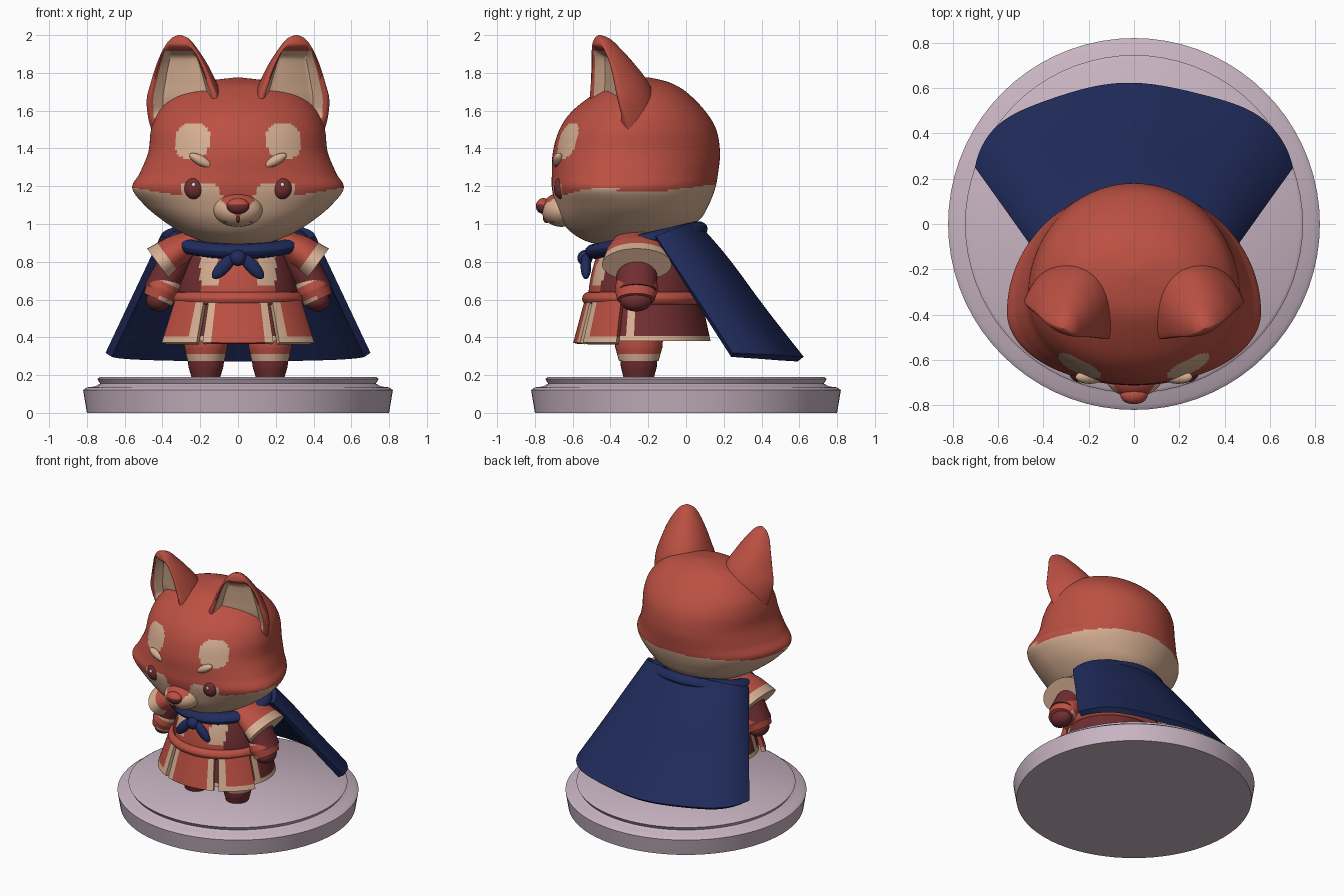
import bpy, bmesh
from math import sin, cos, pi, exp
from mathutils import Vector, Matrix

cube = bpy.data.objects.get("Cube")
if cube:
    bpy.data.objects.remove(cube)


def material(name, rgb):
    m = bpy.data.materials.new(name)
    m.use_nodes = True
    m.diffuse_color = (*rgb, 1)
    m.node_tree.nodes["Principled BSDF"].inputs["Base Color"].default_value = (*rgb, 1)
    return m


RED = material("fox red", (0.50, 0.08, 0.055))
CREAM = material("cream", (0.68, 0.43, 0.29))
MAROON = material("dark maroon", (0.16, 0.027, 0.03))
NAVY = material("navy", (0.014, 0.024, 0.105))
LILAC = material("pale lilac", (0.58, 0.46, 0.54))
WHITE = material("white", (0.9, 0.85, 0.85))
built = []


def surface(name, f, nu, nv, mats, rule=None, closed=True, thick=0):
    """Grid surface f(u, v); rule(u, v, point) picks the material of a face."""
    cols = nu if closed else nu + 1
    bm = bmesh.new()
    grid = [[bm.verts.new(f(i / nu, j / nv)) for i in range(cols)] for j in range(nv + 1)]
    for j in range(nv):
        for i in range(nu):
            k = (i + 1) % cols
            face = bm.faces.new((grid[j][i], grid[j][k], grid[j + 1][k], grid[j + 1][i]))
            if rule:
                face.material_index = rule((i + .5) / nu, (j + .5) / nv, face.calc_center_median())
    if closed:
        for row, v in ((grid[0], 0), (grid[-1], 1)):
            cap = bm.faces.new(row)
            if rule:
                cap.material_index = rule(.5, v, cap.calc_center_median())
    bmesh.ops.recalc_face_normals(bm, faces=bm.faces)
    me = bpy.data.meshes.new(name)
    bm.to_mesh(me)
    bm.free()
    for m in mats:
        me.materials.append(m)
    ob = bpy.data.objects.new(name, me)
    bpy.context.collection.objects.link(ob)
    built.append(ob)
    if thick:
        mod = ob.modifiers.new("thickness", 'SOLIDIFY')
        mod.thickness, mod.offset = thick, 0
        bpy.context.view_layer.objects.active = ob
        bpy.ops.object.modifier_apply(modifier=mod.name)
    return ob


def spline(rows, t):
    """Catmull-Rom through rows of numbers, t from 0 to 1."""
    n = len(rows) - 1
    i = min(int(t * n), n - 1)
    s = t * n - i
    a, b, c, d = (rows[max(0, min(n, i + k))] for k in (-1, 0, 1, 2))
    return [q + .5 * s * (r - p + s * (2 * p - 5 * q + 4 * r - w + s * (3 * (q - r) + w - p)))
            for p, q, r, w in zip(a, b, c, d)]


def linear(rows, t):
    n = len(rows) - 1
    i = min(int(t * n), n - 1)
    return [p + (q - p) * (t * n - i) for p, q in zip(rows[i], rows[i + 1])]


def ball(name, loc, size, mats, rot=None, rule=None, n=32):
    rot = rot or Matrix.Identity(3)

    def f(u, v):
        a, b = 2 * pi * u, pi * (.002 + .996 * v)
        p = Vector((size[0] * sin(b) * cos(a), size[1] * sin(b) * sin(a), size[2] * cos(b)))
        return rot @ p + Vector(loc)
    return surface(name, f, n, n // 2, mats, rule)


def tube(name, p0, p1, rows, mats, rule=None, steps=8):
    """Elliptical tube along p0-p1; rows hold the cross and y radii."""
    p0, p1 = Vector(p0), Vector(p1)
    side = Vector((0, 1, 0)).cross(p1 - p0).normalized()

    def f(u, v):
        r, ry = linear(rows, v)
        return p0.lerp(p1, v) + side * r * cos(2 * pi * u) + Vector((0, ry * sin(2 * pi * u), 0))
    return surface(name, f, 32, steps * (len(rows) - 1), mats, rule)


# Round stand
stand = [(.80, 0), (.82, .12), (.80, .135), (.755, .14), (.73, .155), (.745, .18), (.73, .19)]


def stand_point(u, v):
    r, z = linear(stand, v)
    return Vector((r * cos(2 * pi * u), r * sin(2 * pi * u), z))


surface("stand", stand_point, 72, 6, [LILAC])

# Head: rows of height, half width, widest y, front y, back y
head = [(.885, .02, -.33, -.35, -.3), (.90, .16, -.33, -.5, -.18), (.95, .29, -.33, -.6, -.04),
        (1.02, .40, -.34, -.66, .07), (1.10, .495, -.36, -.69, .12), (1.19, .56, -.39, -.71, .155),
        (1.27, .52, -.37, -.71, .17), (1.38, .475, -.33, -.705, .18), (1.5, .46, -.3, -.67, .16),
        (1.6, .42, -.27, -.60, .10), (1.7, .32, -.25, -.47, .0), (1.75, .2, -.22, -.37, -.09),
        (1.775, .02, -.21, -.23, -.19)]


def head_point(u, v):
    z, w, yc, yf, yb = spline(head, v)
    a = 2 * pi * u
    c = cos(a)
    return Vector((w * sin(a), yc + c * (yb - yc if c > 0 else yc - yf), z))


def head_rule(u, v, p):
    x, z = abs(p.x), p.z
    if p.y > -.36:
        return int(z < 1.17 + .04 * max(0, p.y + .15) / .3)
    if (abs(x - .24 - .2 * (1.44 - z) * .3) / .09) ** 2.6 + (abs(z - 1.44) / .095) ** 2.6 < 1:
        return 1
    if x < .11:
        line = 1.0 + 1.8 * x
    elif x < .3:
        line = 1.215
    else:
        line = 1.15 + .16 * (x - .3)
    return int(z < line)


surface("head", head_point, 176, 120, [RED, CREAM], head_rule)
ball("snout", (0, -.66, 1.075), (.13, .105, .09), [RED, CREAM],
     rule=lambda u, v, p: int(p.z < 1.03 + 1.1 * abs(p.x)), n=64)
ball("nose", (0, -.755, 1.095), (.06, .04, .042), [RED, MAROON],
     rule=lambda u, v, p: int(p.z < 1.1))
ball("mouth_line", (0, -.70, 1.012), (.08, .025, .007), [MAROON])
ball("mouth_groove", (0, -.738, 1.035), (.01, .02, .03), [MAROON])

# Ears: rows of height, centre x, centre y, half width, depth
ear = [(1.40, .29, -.33, .13, .2), (1.52, .29, -.38, .19, .26), (1.65, .295, -.42, .205, .27),
       (1.75, .30, -.43, .175, .24), (1.85, .305, -.44, .135, .17), (1.93, .31, -.455, .09, .11),
       (1.98, .31, -.46, .05, .06), (2.0, .31, -.46, .008, .01)]

for side, label in ((1, "left"), (-1, "right")):
    def ear_point(u, v):
        z, cx, cy, w, d = spline(ear, v)
        c, s = cos(2 * pi * u), sin(2 * pi * u)
        if s > 0:
            depth = d * s
        else:
            k = max(0, min(1, (.88 - abs(c)) / .25))
            hollow = max(0, min(1, (z - 1.54) / .06, (1.95 - z) / .06))
            depth = .03 * s * min(1, d / .1) + .075 * k * hollow * min(1, d / .15)
        x = cx + .92 * w * c - .39 * depth
        return Vector((side * x, cy + .39 * w * c + .92 * depth, z))

    surface(label + "_ear", ear_point, 72, 48, [RED, CREAM],
            lambda u, v, p: int(u > .5 and abs(cos(2 * pi * u)) < .8 and 1.56 < p.z < 1.92))

    # Face details
    ball(label + "_eye", (side * .23, -.655, 1.19), (.056, .045, .06), [MAROON])
    ball(label + "_eye_glint", (side * .235, -.697, 1.208), (.011, .006, .011), [WHITE], n=12)
    ball(label + "_brow", (side * .195, -.675, 1.335), (.07, .03, .027), [CREAM, RED],
         Matrix.Rotation(-side * .5, 3, 'Y'),
         lambda u, v, p: int(p.z < 1.29 + .3 * (abs(p.x) - .13)))

    # Legs with cuffed boots
    foot = (side * .17, -.25)
    tube(label + "_boot", (*foot, .185), (*foot, .30), [(.075, .08), (.092, .095), (.1, .1)], [MAROON])
    tube(label + "_boot_cuff", (*foot, .275), (*foot, .42), [(.098, .105), (.115, .125), (.12, .13)],
         [RED, CREAM], lambda u, v, p: int(p.z < .31))

    # Arms
    tube(label + "_sleeve", (side * .27, -.26, .90), (side * .42, -.26, .64),
         [(.08, .1), (.09, .11), (.085, .105)], [MAROON])
    tube(label + "_cuff", (side * .375, -.26, .71), (side * .425, -.265, .60),
         [(.085, .105), (.092, .115), (.08, .1)], [RED, CREAM],
         lambda u, v, p: int(v < .2 or (v > .8 and cos(2 * pi * u) * side > 0)))
    ball(label + "_hand", (side * .42, -.265, .595), (.065, .085, .058), [MAROON])
    tube(label + "_shoulder_pad", (side * .22, -.26, .93), (side * .42, -.26, .785),
         [(.05, .11), (.09, .16), (.105, .185)], [RED, CREAM], lambda u, v, p: int(v > .78))

    # Scarf ends
    ball(label + "_scarf_end", (side * .075, -.53, .775), (.036, .028, .085), [NAVY],
         Matrix.Rotation(-side * .75, 3, 'Y'))

# Torso
torso = [(.55, .33, .29), (.65, .325, .295), (.78, .29, .27), (.88, .24, .23), (.96, .16, .16)]


def torso_point(u, v):
    z, rx, ry = spline(torso, v)
    return Vector((rx * sin(2 * pi * u), -.22 - ry * cos(2 * pi * u), z))


def torso_rule(u, v, p):
    x = abs(p.x)
    if p.y > -.3:
        return 0
    if .1 < x < .2 and .68 < p.z < .84:
        return 2
    return int(x < .1 or (x < .2 and p.z < .68))


surface("torso", torso_point, 96, 40, [MAROON, RED, CREAM], torso_rule)


# Belt and scarf collar
def loop(name, centre, radii, tilt, tube_size, mat):
    def f(u, v):
        a, b = 2 * pi * u, 2 * pi * v
        out = tube_size[0] * cos(b)
        return Vector(((radii[0] + out) * sin(a), centre[0] - (radii[1] + out) * cos(a),
                       centre[1] - tilt * cos(a) + tube_size[1] * sin(b)))
    surface(name, f, 64, 16, [mat], closed=True)


loop("belt", (-.22, .605), (.325, .295), 0, (.035, .035), RED)
loop("scarf_collar", (-.21, .915), (.32, .27), .06, (.055, .04), NAVY)
ball("scarf_knot", (0, -.535, .82), (.045, .04, .042), [NAVY])


# Skirt and its raised front panels
def skirt_point(a, t, grow=0):
    rx, ry = .335 + .06 * t + grow, .295 + .045 * t + grow
    return Vector((rx * sin(a), -.21 - ry * cos(a), .59 - .21 * t))


surface("skirt", lambda u, v: skirt_point(2 * pi * u, v), 96, 24, [MAROON, CREAM],
        lambda u, v, p: int(.87 < v < 1 or (v < 1 and abs(abs(u - .5) - .295) < .012)))


def panel(name, a0, a1, rule):
    surface(name, lambda u, v: skirt_point(a0 + (a1 - a0) * u, v * 1.06, .018 + .012 * v),
            24, 20, [RED, CREAM], rule, closed=False, thick=.03)


panel("front_panel", -.44, .44, lambda u, v, p: int(abs(u - .5) > .38))
for side, label in ((1, "left"), (-1, "right")):
    panel(label + "_skirt_panel", side * .52, side * 1.15, lambda u, v, p: int(u < .2 or v > .83))


# Cape
def cape_point(u, v):
    s = 2 * u - 1
    a, b = s * pi / 2, s * 1.45
    top = Vector((.39 * sin(a), -.16 + .2 * cos(a), .93 + .07 * cos(a)))
    low = Vector((.69 * sin(b), .19 + .41 * cos(b) ** .9, .31 - .025 * cos(b)))
    p = top.lerp(low, v)
    p.y += .008 * v * sin(9 * s + 2)
    p.z += .02 * exp(-((v - .3) / .25) ** 2) * cos(a)
    return p


surface("cape", cape_point, 48, 28, [NAVY], closed=False, thick=.04)

# Smooth shading with sharp edges kept
bpy.ops.object.select_all(action='DESELECT')
for ob in built:
    ob.select_set(True)
bpy.context.view_layer.objects.active = built[0]
bpy.ops.object.shade_smooth_by_angle(angle=.7)
